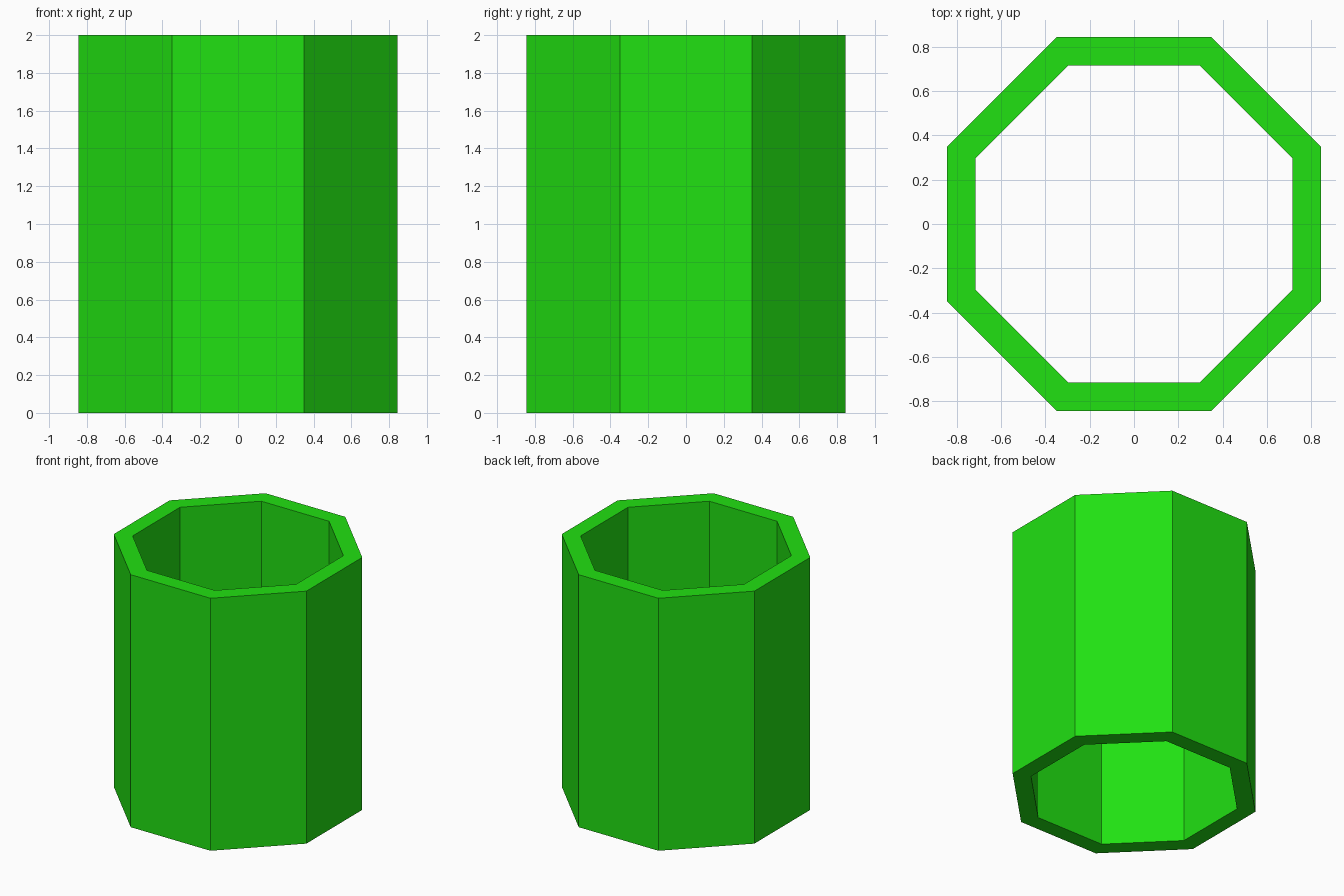
import bpy, bmesh
from math import cos, sin, pi

if "Cube" in bpy.data.objects:
    bpy.data.objects.remove(bpy.data.objects["Cube"])

SIDES, HEIGHT = 8, 2.0
OUTER, INNER = 0.844, 0.716   # distance from axis to flat sides


def ring(bm, apothem, z):
    r = apothem / cos(pi / SIDES)
    angles = [(i + 0.5) * 2 * pi / SIDES for i in range(SIDES)]
    return [bm.verts.new((r * cos(a), r * sin(a), z)) for a in angles]


# Open octagonal tube: sweep a rectangular wall section around the axis
bm = bmesh.new()
section = [(OUTER, 0), (OUTER, HEIGHT), (INNER, HEIGHT), (INNER, 0)]
loops = [ring(bm, a, z) for a, z in section]
for k, lower in enumerate(loops):
    upper = loops[(k + 1) % len(loops)]
    for i in range(SIDES):
        j = (i + 1) % SIDES
        bm.faces.new((lower[i], lower[j], upper[j], upper[i]))
bmesh.ops.recalc_face_normals(bm, faces=bm.faces)

mesh = bpy.data.meshes.new("octagonal_tube")
bm.to_mesh(mesh)
bm.free()
tube = bpy.data.objects.new("octagonal_tube", mesh)
bpy.context.collection.objects.link(tube)

# Green finish
green = bpy.data.materials.new("green")
green.diffuse_color = (0.015, 0.75, 0.006, 1)
green.use_nodes = True
green.node_tree.nodes["Principled BSDF"].inputs["Base Color"].default_value = green.diffuse_color
mesh.materials.append(green)
